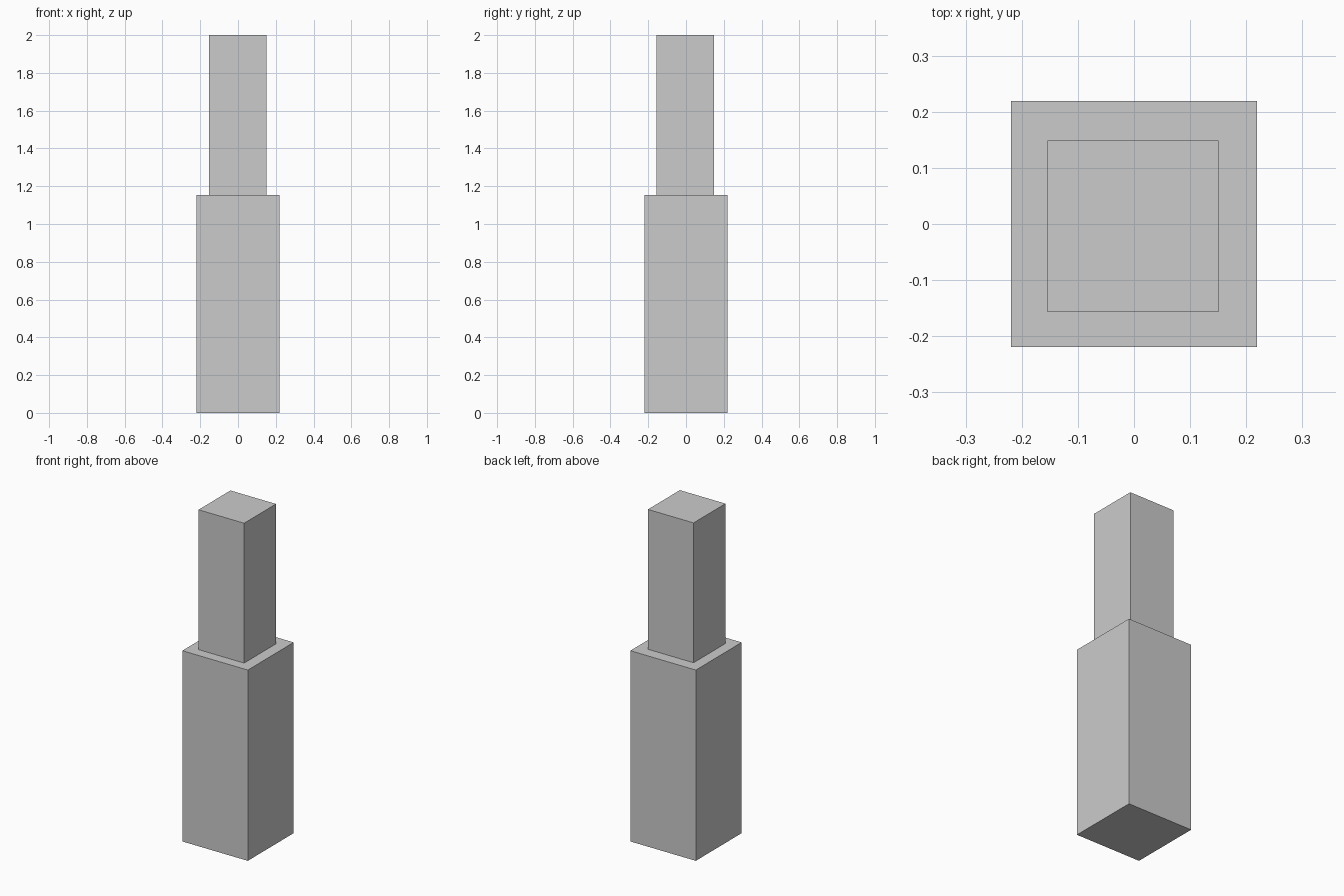
import bpy

if "Cube" in bpy.data.objects:
    bpy.data.objects.remove(bpy.data.objects["Cube"])


def block(name, center, width, z0, z1):
    """Square upright block between two heights."""
    bpy.ops.mesh.primitive_cube_add(size=1, location=(center[0], center[1], (z0 + z1) / 2))
    obj = bpy.context.object
    obj.name = name
    obj.scale = (width, width, z1 - z0)
    bpy.ops.object.transform_apply(location=False, rotation=False, scale=True)
    return obj


# Wide lower block
block("lower_block", (0, 0), 0.438, 0, 1.154)

# Narrower upper block, very slightly off centre
block("upper_block", (-0.002, -0.004), 0.305, 1.154, 2.0)
